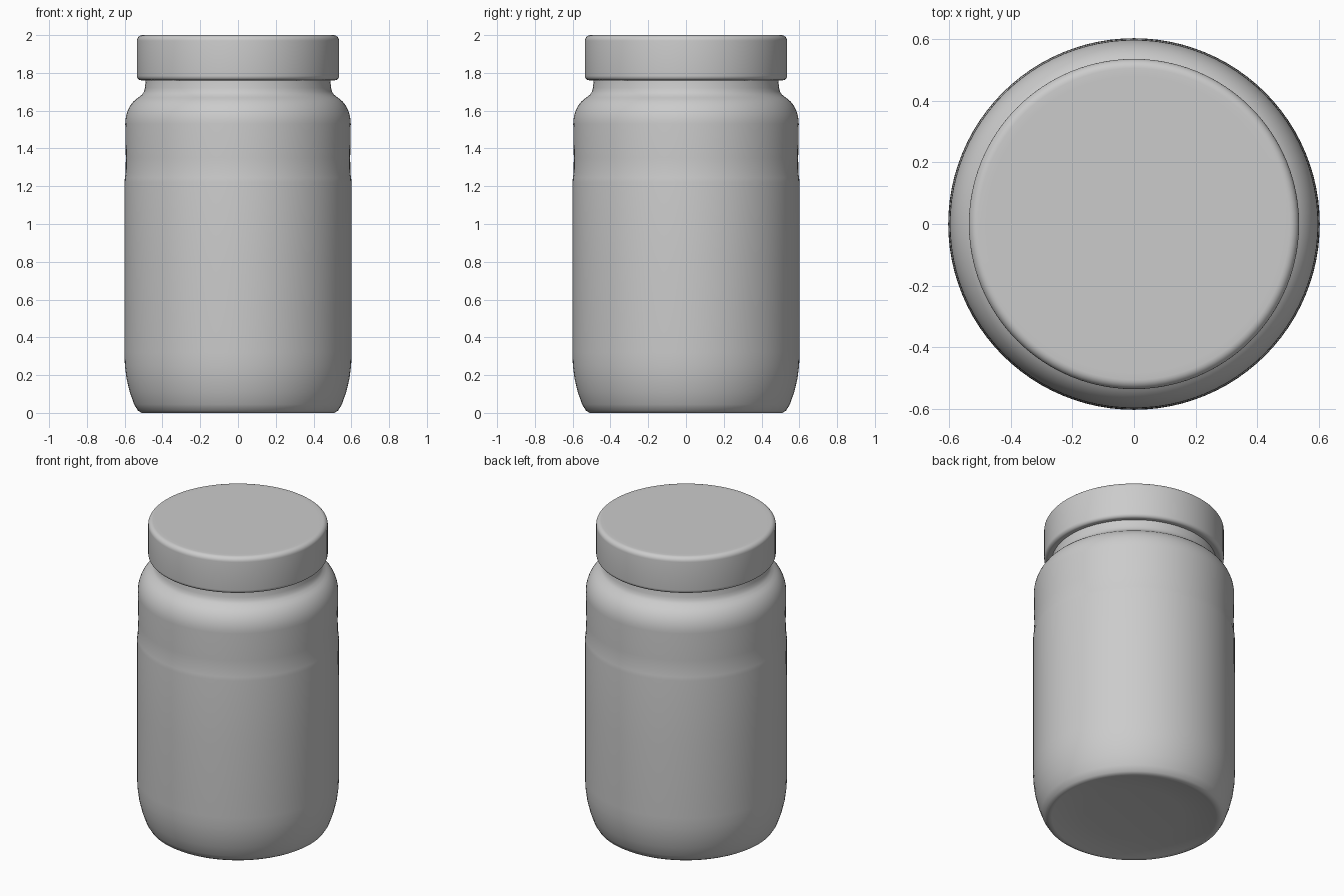
import bpy
import bmesh
import math

SEGMENTS = 96

cube = bpy.data.objects.get("Cube")
if cube:
    bpy.data.objects.remove(cube, do_unlink=True)


def make_material(name, colour):
    mat = bpy.data.materials.new(name)
    mat.use_nodes = True
    mat.diffuse_color = colour
    mat.node_tree.nodes["Principled BSDF"].inputs["Base Color"].default_value = colour
    return mat


def lathe(name, profile, mat):
    """Spin a (radius, height) profile that starts and ends on the z axis."""
    bm = bmesh.new()
    verts = [bm.verts.new((r, 0, z)) for r, z in profile]
    edges = [bm.edges.new(pair) for pair in zip(verts, verts[1:])]
    bmesh.ops.spin(bm, geom=verts + edges, cent=(0, 0, 0), axis=(0, 0, 1),
                   angle=math.tau, steps=SEGMENTS)
    bmesh.ops.remove_doubles(bm, verts=bm.verts, dist=0.0005)
    bmesh.ops.recalc_face_normals(bm, faces=bm.faces)
    mesh = bpy.data.meshes.new(name)
    bm.to_mesh(mesh)
    bm.free()
    mesh.materials.append(mat)
    obj = bpy.data.objects.new(name, mesh)
    bpy.context.collection.objects.link(obj)
    bpy.ops.object.select_all(action="DESELECT")
    obj.select_set(True)
    bpy.context.view_layer.objects.active = obj
    bpy.ops.object.shade_smooth_by_angle(angle=math.radians(40))
    return obj


def arc(cx, cz, rx, rz, start, end, steps=8):
    """Points along an elliptical arc, angles in degrees."""
    angles = [math.radians(start + (end - start) * i / steps) for i in range(steps + 1)]
    return [(cx + rx * math.cos(a), cz + rz * math.sin(a)) for a in angles]


grey = make_material("plain grey", (0.6, 0.6, 0.6, 1))

# Jar: dished base, tapered heel, straight wall, fine step, round shoulder, neck
jar_profile = (
    [(0, 0.03), (0.3, 0.025), (0.44, 0.015), (0.49, 0.003), (0.51, 0)]
    + [(0.53, 0.012), (0.55, 0.045), (0.573, 0.11), (0.59, 0.18), (0.599, 0.25), (0.602, 0.32)]
    + [(0.602, 0.8), (0.601, 1.22), (0.599, 1.245), (0.595, 1.27), (0.594, 1.35)]
    + arc(0.475, 1.53, 0.122, 0.155, 0, 65)
    + [(0.508, 1.685), (0.498, 1.7), (0.493, 1.72), (0.49, 1.75), (0.485, 1.8), (0, 1.8)]
)
lathe("jar", jar_profile, grey)

# Lid: flat disc with rounded rims
lid_profile = (
    [(0, 1.765), (0.49, 1.765)]
    + arc(0.513, 1.785, 0.022, 0.024, -90, 0, 6)
    + arc(0.505, 1.97, 0.03, 0.03, 0, 90, 6)
    + [(0.48, 2), (0, 2)]
)
lathe("lid", lid_profile, grey)
